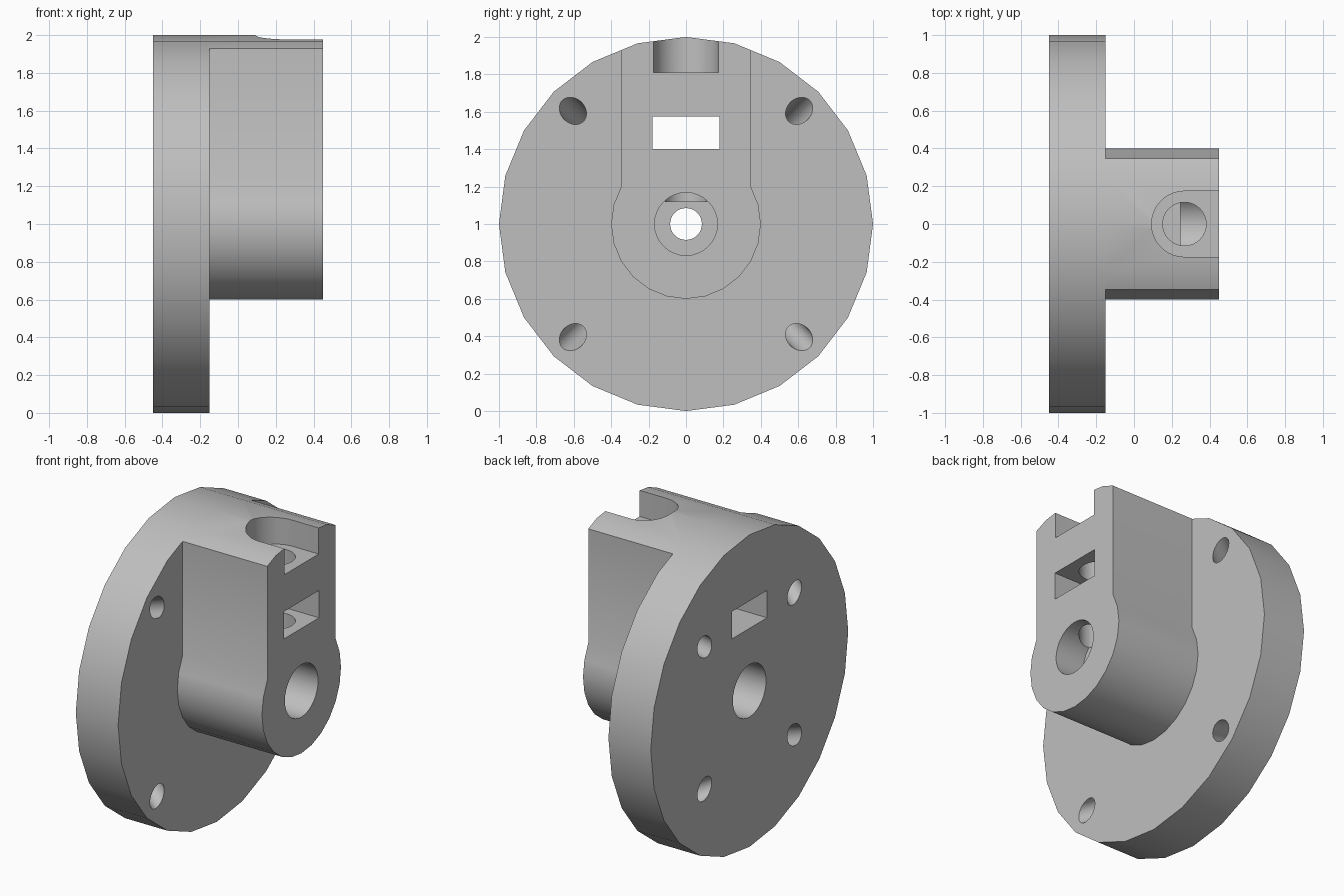
import bpy
import bmesh
from math import cos, sin, pi, radians
from mathutils import Vector, Matrix

cube = bpy.data.objects.get("Cube")
if cube:
    bpy.data.objects.remove(cube, do_unlink=True)

BACK, FACE, FRONT = -0.45, -0.15, 0.45
AXIS_Z = 1.0

grey = bpy.data.materials.new("plain grey")
grey.use_nodes = True
colour = (0.52, 0.52, 0.52, 1)
grey.diffuse_color = colour
grey.node_tree.nodes["Principled BSDF"].inputs["Base Color"].default_value = colour


def prism(name, base, direction):
    """Extrude a closed loop of points along a direction."""
    bm = bmesh.new()
    face = bm.faces.new([bm.verts.new(p) for p in base])
    moved = bmesh.ops.extrude_face_region(bm, geom=[face])["geom"]
    bmesh.ops.translate(bm, vec=direction,
                        verts=[v for v in moved if isinstance(v, bmesh.types.BMVert)])
    bmesh.ops.recalc_face_normals(bm, faces=bm.faces)
    mesh = bpy.data.meshes.new(name)
    bm.to_mesh(mesh)
    bm.free()
    mesh.materials.append(grey)
    obj = bpy.data.objects.new(name, mesh)
    bpy.context.collection.objects.link(obj)
    return obj


def along_x(name, profile, x0, x1):
    return prism(name, [(x0, y, AXIS_Z + z) for y, z in profile], (x1 - x0, 0, 0))


def arc(radius, start=0, end=345, step=15):
    return [(radius * cos(radians(a)), radius * sin(radians(a)))
            for a in range(start, end + 1, step)]


def rod(name, start, end, radius, sides=32):
    """Round cutter between two points."""
    start, end = Vector(start), Vector(end)
    turn = (end - start).to_track_quat('Z', 'Y')
    ring = [start + turn @ Vector((radius * cos(2 * pi * i / sides),
                                   radius * sin(2 * pi * i / sides), 0))
            for i in range(sides)]
    return prism(name, ring, end - start)


def combine(target, other, operation):
    mod = target.modifiers.new(other.name, 'BOOLEAN')
    mod.operation = operation
    mod.solver = 'EXACT'
    mod.object = other
    bpy.context.view_layer.objects.active = target
    bpy.ops.object.modifier_apply(modifier=mod.name)
    bpy.data.objects.remove(other, do_unlink=True)


# Round flange
body = along_x("flanged_mount", arc(1.0), BACK, FACE)

# Boss: round below, straight sides, top following the flange rim
half = 0.4 * cos(radians(30))
rim = arc(1.0, 60, 120)
(ya, za), (yb, zb) = rim[0], rim[1]
shoulder = za + (zb - za) * (ya - half) / (ya - yb)
profile = arc(0.4, 150, 390) + [(half, shoulder)] + rim[1:-1] + [(-half, shoulder)]
combine(body, along_x("boss", profile, -0.3, FRONT), 'UNION')

# Shaft hole with a wider bore at each end
combine(body, rod("shaft_hole", (-0.3, 0, AXIS_Z), (0.35, 0, AXIS_Z), 0.085), 'DIFFERENCE')
combine(body, rod("front_bore", (0.245, 0, AXIS_Z), (0.6, 0, AXIS_Z), 0.168), 'DIFFERENCE')
combine(body, rod("back_bore", (-0.6, 0, AXIS_Z), (-0.15, 0, AXIS_Z), 0.168), 'DIFFERENCE')

# Rectangular slot running right through
slot = [(-0.178, 0.4), (0.178, 0.4), (0.178, 0.575), (-0.178, 0.575)]
combine(body, along_x("through_slot", slot, -0.6, 0.6), 'DIFFERENCE')

# Rounded pocket open to the top and the boss face
screw_x = 0.267
pocket = [(screw_x + y, z, 1.81) for y, z in arc(0.174, 90, 270, 10)]
pocket += [(0.6, -0.174, 1.81), (0.6, 0.174, 1.81)]
combine(body, prism("top_pocket", pocket, (0, 0, 0.4)), 'DIFFERENCE')

# Clamp screw hole from the pocket down to the bore
combine(body, rod("screw_hole", (screw_x, 0, 1.12), (screw_x, 0, 1.9), 0.115), 'DIFFERENCE')

# Four slanted fixing holes, closer to the axis at the back
for sy in (-1, 1):
    for sz in (-1, 1):
        outer = Vector((FACE, sy * 0.605, AXIS_Z + sz * 0.605))
        inner = Vector((BACK, sy * 0.455, AXIS_Z + sz * 0.455))
        reach = (outer - inner) * 0.4
        combine(body, rod("fixing_hole", inner - reach, outer + reach, 0.065), 'DIFFERENCE')

# Smooth curved walls, keep edges sharp
bpy.ops.object.select_all(action='DESELECT')
body.select_set(True)
bpy.context.view_layer.objects.active = body
bpy.ops.object.shade_smooth_by_angle(angle=radians(30))
